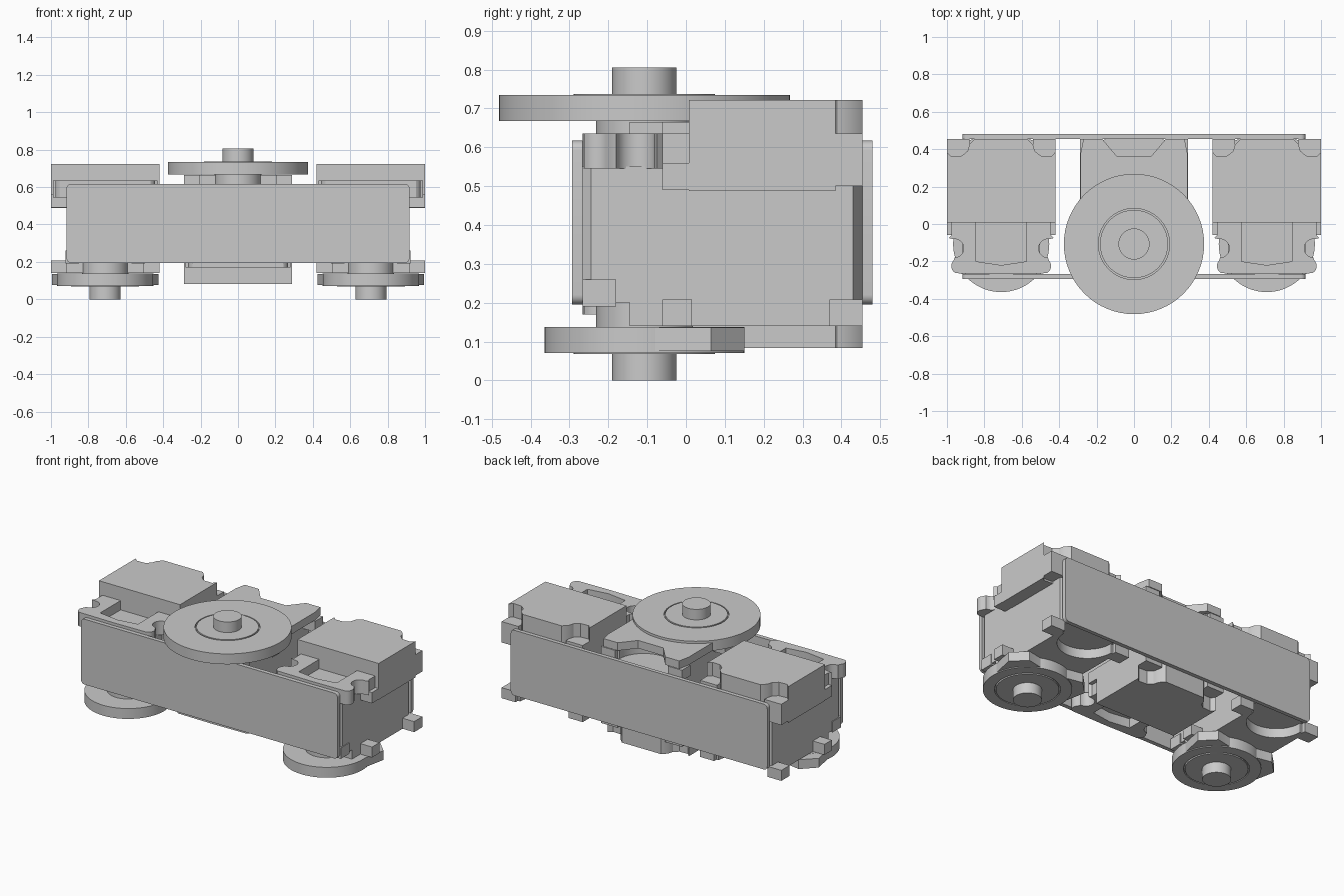
import bpy, bmesh, math

cube = bpy.data.objects.get("Cube")
if cube:
    bpy.data.objects.remove(cube, do_unlink=True)

grey = bpy.data.materials.new("plain_grey")
grey.use_nodes = True
GREY = (0.59, 0.59, 0.59, 1)
grey.diffuse_color = GREY
grey.node_tree.nodes["Principled BSDF"].inputs["Base Color"].default_value = GREY

HEIGHT = 0.805   # mirroring height for the upside-down unit
AXIS_Y = -0.107  # output shaft position


def finish(name, bm):
    """Turn a bmesh into a shaded grey object."""
    bmesh.ops.recalc_face_normals(bm, faces=bm.faces)
    mesh = bpy.data.meshes.new(name)
    bm.to_mesh(mesh)
    bm.free()
    mesh.materials.append(grey)
    ob = bpy.data.objects.new(name, mesh)
    bpy.context.collection.objects.link(ob)
    bpy.ops.object.select_all(action="DESELECT")
    ob.select_set(True)
    bpy.context.view_layer.objects.active = ob
    bpy.ops.object.shade_smooth_by_angle(angle=math.radians(30))
    return ob


def prism(name, pts, lo, hi, upright=False):
    """Extrude an outline along z, or along y when upright."""
    bm = bmesh.new()
    place = (lambda a, b, c: (a, c, b)) if upright else (lambda a, b, c: (a, b, c))
    base = [bm.verts.new(place(a, b, lo)) for a, b in pts]
    top = [bm.verts.new(place(a, b, hi)) for a, b in pts]
    n = len(pts)
    bm.faces.new(base)
    bm.faces.new(top)
    for i in range(n):
        j = (i + 1) % n
        bm.faces.new((base[i], base[j], top[j], top[i]))
    return finish(name, bm)


def lathe(name, profile):
    """Spin a radius and height profile around the output axis."""
    bm = bmesh.new()
    verts = [bm.verts.new((r, 0, z)) for r, z in profile]
    edges = [bm.edges.new(pair) for pair in zip(verts, verts[1:])]
    bmesh.ops.spin(bm, geom=verts + edges, cent=(0, 0, 0), axis=(0, 0, 1),
                   angle=math.tau, steps=64)
    bmesh.ops.remove_doubles(bm, verts=bm.verts, dist=0.0005)
    ob = finish(name, bm)
    ob.location.y = AXIS_Y
    return ob


def arc(cx, cy, r, start, end, n=10):
    return [(cx + r * math.cos(math.radians(start + (end - start) * i / n)),
             cy + r * math.sin(math.radians(start + (end - start) * i / n)))
            for i in range(n + 1)]


def both(half):
    """Complete a half outline by mirroring it in x."""
    return half + [(-x, y) for x, y in reversed(half) if abs(x) > 1e-6]


def rect(x0, x1, y0, y1):
    return [(x0, y0), (x1, y0), (x1, y1), (x0, y1)]


# Outlines shared by the three drive units
body_outline = both([(0.19, -0.267), (0.207, -0.245), (0.207, 0.43), (0.15, 0.455)])
floor_outline = both([(0.207, -0.145), (0.207, 0.43)]
                     + arc(0, 0.43, 0.175, 0, -90, 10)[:-1] + [(0, 0.255)])
cap_outline = both([(0.29, 0.008), (0.29, 0.385), (0.268, 0.362), (0.21, 0.365)]
                   + [(0.18, 0.39), (0.17, 0.425), (0.14, 0.455)])
deck_outline = both([(0, -0.22), (0.135, -0.2), (0.135, 0.02), (0.265, 0.02),
                     (0.265, -0.06), (0.28, -0.075)]
                    + arc(0.25, -0.13, 0.05, 80, 270, 10)
                    + arc(0.225, -0.225, 0.042, 45, -65, 6) + [(0, -0.267)])
ear_outline = both([(0.25, AXIS_Y), (0.285, 0.065), (0.2, 0.15), (0.1, 0.13)])
wing_outline = both([(0.257, AXIS_Y), (0.285, 0.065), (0.285, 0.38),
                     (0.27, 0.455), (0.17, 0.455), (0.09, 0.36)])


def drive_unit(label, cx, flipped):
    def z_of(z):
        return HEIGHT - z if flipped else z

    def part(name, pts, z0, z1):
        lo, hi = sorted((z_of(z0), z_of(z1)))
        prism(label + "_" + name, pts, lo, hi).location.x = cx

    def turned(name, profile):
        ob = lathe(label + "_" + name, [(r, z_of(z)) for r, z in profile])
        ob.location.x = cx

    # Casing
    part("body", body_outline, 0.2, 0.55)
    part("floor", floor_outline, 0.14, 0.2)
    part("cap", cap_outline, 0.488, 0.722)
    part("deck", deck_outline, 0.545, 0.635)
    part("pocket_floor", rect(-0.2, 0.2, -0.24, 0.02), 0.546, 0.575)

    # Mounting lugs
    for side, s in (("left", 1), ("right", -1)):
        def lug(name, inner, outer, y0, y1, z0, z1):
            a, b = sorted((inner * s, outer * s))
            part(side + "_" + name, rect(a, b, y0, y1), z0, z1)

        lug("cap_corner", 0.17, 0.29, 0.355, 0.455, 0.5, 0.635)
        lug("rear_lug", 0.19, 0.29, 0.37, 0.455, 0.14, 0.208)
        lug("front_lug", 0.14, 0.212, -0.267, -0.18, 0.19, 0.26)
        lug("middle_lug", 0.18, 0.29, -0.06, 0.015, 0.14, 0.208)
        lug("upper_lug", 0.18, 0.29, -0.06, 0.015, 0.49, 0.56)

    # Output hub, grooved horn and shaft
    radius = 0.375 if flipped else 0.257
    turned("hub", [(0, 0.13), (0.125, 0.13), (0.125, 0.2), (0, 0.2)])
    turned("horn", [(0, 0.068), (0.182, 0.068), (0.182, 0.085), (0.19, 0.085),
                    (0.19, 0.07), (radius, 0.07), (radius, 0.137), (0, 0.137)])
    turned("shaft", [(0, 0), (0.083, 0), (0.083, 0.08), (0, 0.08)])
    if flipped:
        part("wing_bracket", wing_outline, 0.085, 0.136)
    else:
        part("horn_ears", ear_outline, 0.076, 0.136)


drive_unit("left_unit", 0.71, False)
drive_unit("right_unit", -0.71, False)
drive_unit("middle_unit", 0, True)

# Front and rear plates joining the units
r = 0.025
plate = []
for x, z, start in ((0.917, 0.617, 0), (-0.917, 0.617, 90),
                    (-0.917, 0.195, 180), (0.917, 0.195, 270)):
    plate += arc(x - math.copysign(r, x), z + (-r if z > 0.4 else r), r, start, start + 90, 6)
prism("front_plate", plate, -0.293, -0.266, upright=True)
prism("rear_plate", plate, 0.455, 0.48, upright=True)
